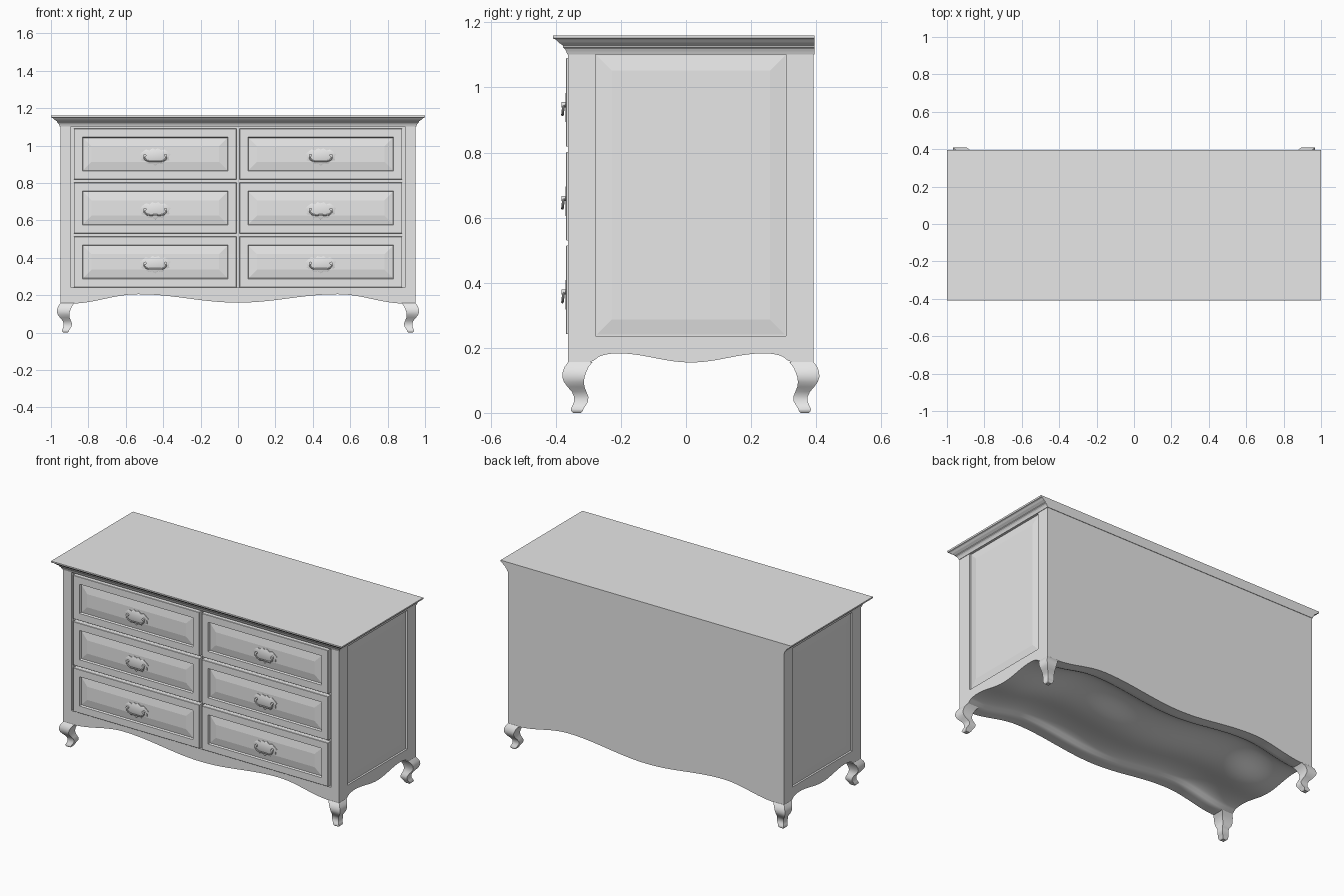
import bpy, bmesh, math
from mathutils import Matrix, Vector

if "Cube" in bpy.data.objects:
    bpy.data.objects.remove(bpy.data.objects["Cube"], do_unlink=True)

# One painted finish for everything
GREY = (0.8, 0.8, 0.8, 1)
paint = bpy.data.materials.new("light_grey_paint")
paint.use_nodes = True
paint.diffuse_color = GREY
paint.node_tree.nodes["Principled BSDF"].inputs["Base Color"].default_value = GREY

W, FRONT, BACK, TOP = 0.95, -0.362, 0.392, 1.107
MID = (FRONT + BACK) / 2


def finish(name, bm, matrix=None, smooth=None):
    bmesh.ops.recalc_face_normals(bm, faces=bm.faces)
    mesh = bpy.data.meshes.new(name)
    bm.to_mesh(mesh)
    bm.free()
    mesh.materials.append(paint)
    ob = bpy.data.objects.new(name, mesh)
    bpy.context.collection.objects.link(ob)
    if matrix:
        ob.matrix_world = matrix
    bpy.ops.object.select_all(action='DESELECT')
    ob.select_set(True)
    bpy.context.view_layer.objects.active = ob
    if smooth:
        bpy.ops.object.shade_smooth_by_angle(angle=math.radians(smooth))
    return ob


def loft(bm, rings):
    """Skin a stack of closed rings and cap both ends."""
    loops = [[bm.verts.new(p) for p in ring] for ring in rings]
    for a, b in zip(loops, loops[1:]):
        for i in range(len(a)):
            j = (i + 1) % len(a)
            bm.faces.new((a[i], a[j], b[j], b[i]))
    bm.faces.new(loops[0][::-1])
    bm.faces.new(loops[-1])


def rect(x0, x1, y0, y1, z):
    return [(x0, y0, z), (x1, y0, z), (x1, y1, z), (x0, y1, z)]


def panel(name, w, h, steps, matrix):
    """Moulded rectangle facing -y, from (inset, y) steps."""
    bm = bmesh.new()
    rings = []
    for inset, y in steps:
        a, b = w / 2 - inset, h / 2 - inset
        rings.append([(-a, y, -b), (a, y, -b), (a, y, b), (-a, y, b)])
    loft(bm, rings)
    return finish(name, bm, matrix)


def front_wave(x):
    x = abs(x)
    if x < 0.535:
        return 0.1825 - 0.0225 * math.cos(math.pi * x / 0.535)
    t = min(1, (x - 0.535) / 0.36)
    return 0.18 + 0.025 * math.cos(math.pi * t)


def side_arch(y):
    """Height of the side arch above the leg tops."""
    t = abs(y - MID)
    if t < 0.225:
        return 0.014 - 0.014 * math.cos(math.pi * t / 0.225)
    return 0.028 * math.sqrt(max(0, 1 - ((t - 0.225) / 0.075) ** 2))


# Carcass with scalloped lower edge
NX, NY = 64, 48
bm = bmesh.new()
grid = []
for i in range(NX + 1):
    x = W * (2 * i / NX - 1)
    ys = [FRONT + (BACK - FRONT) * j / NY for j in range(NY + 1)]
    grid.append([bm.verts.new((x, y, front_wave(x) + side_arch(y))) for y in ys])
for i in range(NX):
    for j in range(NY):
        bm.faces.new((grid[i][j], grid[i][j + 1], grid[i + 1][j + 1], grid[i + 1][j]))
border = ([grid[i][0] for i in range(NX)] + [grid[NX][j] for j in range(NY)]
          + [grid[i][NY] for i in range(NX, 0, -1)] + [grid[0][j] for j in range(NY, 0, -1)])
upper = [bm.verts.new((v.co.x, v.co.y, TOP)) for v in border]
for k in range(len(border)):
    n = (k + 1) % len(border)
    bm.faces.new((border[k], border[n], upper[n], upper[k]))
bm.faces.new(upper)
carcass = finish("carcass", bm)

# Openings for the drawers and side panels
cuts = [((-0.893, 0.893), (FRONT - 0.1, FRONT + 0.025), (0.24, 1.102))]
for s in (-1, 1):
    cuts.append((sorted((s * (W - 0.012), s * (W + 0.1))), (-0.278, 0.308), (0.237, 1.102)))
for (x0, x1), (y0, y1), (z0, z1) in cuts:
    bm = bmesh.new()
    loft(bm, [rect(x0, x1, y0, y1, z0), rect(x0, x1, y0, y1, z1)])
    cutter = finish("opening_cutter", bm)
    cutter.hide_render = True
    bpy.context.view_layer.objects.active = carcass
    mod = carcass.modifiers.new("opening", 'BOOLEAN')
    mod.operation, mod.solver, mod.object = 'DIFFERENCE', 'EXACT', cutter
    bpy.ops.object.modifier_apply(modifier=mod.name)
    bpy.data.objects.remove(cutter, do_unlink=True)
bpy.ops.object.select_all(action='DESELECT')
carcass.select_set(True)
bpy.context.view_layer.objects.active = carcass
bpy.ops.object.shade_smooth_by_angle(angle=math.radians(30))

# Moulded top, flush at the back
bm = bmesh.new()
profile = [(0.003, 1.102), (0.006, 1.11), (0.01, 1.118), (0.017, 1.124), (0.017, 1.129),
           (0.023, 1.133), (0.032, 1.139), (0.04, 1.147), (0.048, 1.15), (0.05, 1.153), (0.05, 1.16)]
loft(bm, [rect(-W - o, W + o, FRONT - o * 0.95, BACK + 0.003, z) for o, z in profile])
finish("moulded_top", bm)

# Cabriole legs: (height, bulge past the corner, inner reach)
LEG = [(0.157, 0, 0.075), (0.14, 0.012, 0.062), (0.125, 0.017, 0.055), (0.11, 0.018, 0.05),
       (0.095, 0.013, 0.048), (0.08, 0.002, 0.05), (0.065, -0.011, 0.056), (0.05, -0.018, 0.062),
       (0.035, -0.018, 0.061), (0.022, -0.013, 0.053), (0.012, -0.008, 0.047),
       (0.006, -0.009, 0.045), (0, -0.015, 0.039)]
for sx, side in ((-1, "right"), (1, "left")):
    for cy, sy, end in ((FRONT, -1, "front"), (BACK, 1, "back")):
        bm = bmesh.new()
        loft(bm, [rect(sx * (W + o), sx * (W - i), cy + sy * o, cy - sy * i, z) for z, o, i in LEG])
        finish(f"{end}_{side}_leg", bm, smooth=40)

# Raised side panels
STEPS = [(0.004, 0.02), (0.004, 0), (0.05, -0.007)]
for s, side in ((-1, "right"), (1, "left")):
    m = Matrix.Translation((s * (W - 0.011), 0.015, 0.6695)) @ Matrix.Rotation(s * math.pi / 2, 4, 'Z')
    panel(f"{side}_side_panel", 0.586, 0.865, STEPS, m)

# Half outline of the handle backplate
HALF = [(0, 0.04), (0.016, 0.046), (0.03, 0.034), (0.05, 0.04), (0.066, 0.028), (0.083, 0.014),
        (0.072, 0.002), (0.076, -0.018), (0.052, -0.022), (0.038, -0.039), (0.016, -0.034), (0, -0.047)]


def tube(bm, path, r, sides=8):
    rings = []
    for k, p in enumerate(path):
        d = (path[min(k + 1, len(path) - 1)] - path[max(k - 1, 0)]).normalized()
        u = d.orthogonal() if abs(d.y) > 0.9 else d.cross(Vector((0, 1, 0)))
        u.normalize()
        v = d.cross(u)
        rings.append([p + r * (math.cos(a) * u + math.sin(a) * v)
                      for a in (2 * math.pi * n / sides for n in range(sides))])
    loft(bm, rings)


def handle(name, matrix):
    # Shaped backplate
    bm = bmesh.new()
    outline = HALF + [(-x, z) for x, z in HALF[-2:0:-1]]
    loft(bm, [[(x * k, y, z * k) for x, z in outline] for k, y in ((1, 0.002), (1, -0.004), (0.9, -0.006))])
    # Posts and swinging bail
    for s in (-1, 1):
        tube(bm, [Vector((s * 0.055, y, 0.008)) for y in (0, -0.009, -0.018)], 0.008, 10)
    bail = []
    for k in range(25):
        a = math.pi * k / 24
        bail.append(Vector((0.06 * math.cos(a), -0.012 - 0.003 * math.sin(a),
                            0.008 - 0.036 * math.sin(a) ** 0.7 + 0.006 * math.sin(a) ** 8)))
    tube(bm, bail, 0.004)
    finish(name, bm, matrix, 40)


# Six drawers with recessed fields and handles
FACE = [(0, 0.03), (0, 0.002), (0.002, 0), (0.045, 0), (0.049, 0.012), (0.095, 0.004)]
for row, (z0, z1) in zip(("lower", "middle", "upper"), ((0.242, 0.514), (0.53, 0.802), (0.818, 1.09))):
    for s, side in ((-1, "right"), (1, "left")):
        x, z = s * 0.4425, (z0 + z1) / 2
        panel(f"{row}_{side}_drawer", 0.87, z1 - z0, FACE, Matrix.Translation((x, -0.369, z)))
        handle(f"{row}_{side}_handle", Matrix.Translation((x, -0.365, z - 0.015)))
